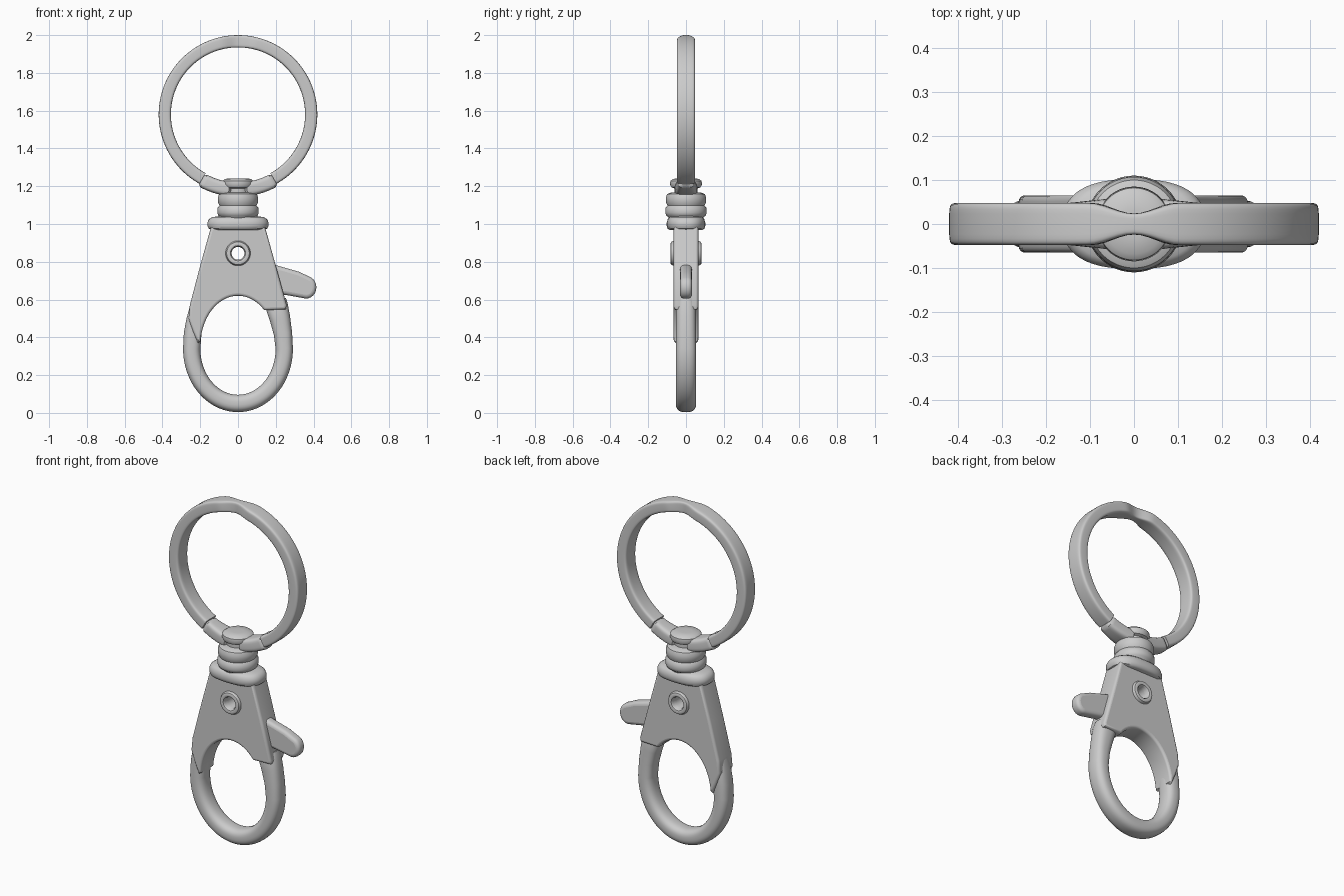
import bpy, bmesh, math
from mathutils import Vector

if "Cube" in bpy.data.objects:
    bpy.data.objects.remove(bpy.data.objects["Cube"])

metal = bpy.data.materials.new("light_grey_metal")
metal.diffuse_color = (0.6, 0.6, 0.6, 1)
metal.use_nodes = True
metal.node_tree.nodes["Principled BSDF"].inputs["Base Color"].default_value = metal.diffuse_color


def finish(ob, angle=40):
    ob.data.materials.clear()
    ob.data.materials.append(metal)
    bpy.ops.object.select_all(action='DESELECT')
    ob.select_set(True)
    bpy.context.view_layer.objects.active = ob
    bpy.ops.object.shade_smooth_by_angle(angle=math.radians(angle))
    return ob


def skin(name, rings, closed=False, angle=40):
    """Join a list of equal-length point loops into a solid."""
    bm = bmesh.new()
    vs = [[bm.verts.new(p) for p in r] for r in rings]
    n, m = len(rings), len(rings[0])
    for i in range(n if closed else n - 1):
        a, b = vs[i], vs[(i + 1) % n]
        for j in range(m):
            k = (j + 1) % m
            bm.faces.new((a[j], a[k], b[k], b[j]))
    if not closed:
        bm.faces.new(vs[0])
        bm.faces.new(vs[-1])
    bmesh.ops.recalc_face_normals(bm, faces=bm.faces)
    me = bpy.data.meshes.new(name)
    bm.to_mesh(me)
    bm.free()
    ob = bpy.data.objects.new(name, me)
    bpy.context.collection.objects.link(ob)
    return finish(ob, angle)


def sup(t, e):
    """Point on a unit superellipse."""
    c, s = math.cos(t), math.sin(t)
    return (math.copysign(abs(c) ** (2 / e), c), math.copysign(abs(s) ** (2 / e), s))


def sweep(name, path, e, seg=28):
    """Sweep a rounded section along (x, z, half width, half depth) points."""
    rings = []
    for i, (x, z, w, d) in enumerate(path):
        a, b = path[max(i - 1, 0)], path[min(i + 1, len(path) - 1)]
        t = Vector((b[0] - a[0], b[1] - a[1])).normalized()
        ring = []
        for j in range(seg):
            u, v = sup(2 * math.pi * (j + .5) / seg, e)
            ring.append((x - t.y * u * w, v * d, z + t.x * u * w))
        rings.append(ring)
    return skin(name, rings)


def lathe(name, prof, sx=1, sy=1, e=2, seg=48, closed=False):
    rings = []
    for r, z in prof:
        pts = [sup(2 * math.pi * j / seg, e) for j in range(seg)]
        rings.append([(p[0] * r * sx, p[1] * r * sy, z) for p in pts])
    return skin(name, rings, closed)


def plate(name, outlines, half, bevel):
    """Bevelled plate in the xz plane; later outlines are holes."""
    cu = bpy.data.curves.new(name, 'CURVE')
    cu.dimensions, cu.fill_mode = '2D', 'BOTH'
    cu.extrude, cu.bevel_depth = half - bevel, bevel
    cu.offset, cu.bevel_resolution = -bevel, 3
    for pts in outlines:
        s = cu.splines.new('POLY')
        s.points.add(len(pts) - 1)
        for p, q in zip(s.points, pts):
            p.co = (q[0], q[1], 0, 1)
        s.use_cyclic_u = True
    ob = bpy.data.objects.new(name, cu)
    bpy.context.collection.objects.link(ob)
    ob.rotation_euler.x = math.pi / 2
    bpy.ops.object.select_all(action='DESELECT')
    ob.select_set(True)
    bpy.context.view_layer.objects.active = ob
    bpy.ops.object.convert(target='MESH')
    return finish(bpy.context.view_layer.objects.active, 35)


def circle(r, cx, cz, n=32):
    return [(cx + r * math.cos(2 * math.pi * i / n), cz + r * math.sin(2 * math.pi * i / n))
            for i in range(n)]


# key ring: open at the bottom, pinched in depth at the top
RC, RR = 1.58, 0.3875
path = []
for i in range(121):
    a = math.radians(-61 + 302 * i / 120)
    x, z = RR * math.cos(a), RC + RR * math.sin(a)
    d = 0.048
    if z > RC and abs(x) < 0.1:
        d -= 0.012 * (1 + math.cos(math.pi * x / 0.1))
    path.append((x, z, 0.0325, d))
sweep("key_ring", path, 6)

# swivel arms joining the ring ends to the collar
for side, name in ((1, "swivel_arm_right"), (-1, "swivel_arm_left")):
    arm = []
    for i in range(13):
        f = i / 12
        a = math.radians(-90 + side * (5 + 25 * f))
        k = 0.7 if i in (0, 12) else 1
        arm.append((RR * math.cos(a), RC - 0.01 + RR * math.sin(a),
                    0.038 * k, (0.06 - 0.018 * f) * k))
    sweep(name, arm, 4)

# swivel post with collar and knob
lathe("swivel_post", [(.08, 1.0), (.092, 1.035), (.105, 1.045), (.11, 1.06), (.108, 1.085),
                      (.098, 1.098), (.105, 1.112), (.107, 1.14), (.1, 1.158), (.085, 1.165),
                      (.06, 1.168), (.06, 1.188), (.076, 1.194), (.085, 1.21), (.082, 1.228),
                      (.068, 1.239), (.03, 1.242)])

# flange on top of the body
lathe("body_flange", [(.84, .968), (.95, .975), (1, .99), (1, 1.008), (.95, 1.025),
                      (.85, 1.036), (.6, 1.042)], .162, .102, 2.5)

# clip body with arched cut-out and rivet hole
arch = [(.2 * math.cos(math.radians(t)), .35 + .27 * math.sin(math.radians(t)))
        for t in range(46, 178, 4)]
outline = [(-.143, .985), (.143, .985), (.2, .78), (.258, .57), (.252, .548)] + arch + \
          [(-.212, .37), (-.238, .43), (-.262, .5), (-.255, .57), (-.2, .78)]
plate("clip_body", [outline[::-1], circle(.034, 0, .845)], .065, .014)

# rivet rims, front and back, as one sleeve
rim = [(.034, -.07), (.04, -.08), (.05, -.083), (.06, -.079), (.066, -.066),
       (.066, .066), (.06, .079), (.05, .083), (.04, .08), (.034, .07)]
sleeve = lathe("rivet_sleeve", rim, closed=True)
sleeve.rotation_euler.x = math.pi / 2
sleeve.location.z = .845

# thumb lever
tip = [(.36 + .055 * math.cos(math.radians(t)), .665 + .06 * math.sin(math.radians(t)))
       for t in range(-90, 61, 15)]
plate("thumb_lever", [[(.15, .63), (.25, .625)] + tip + [(.32, .748), (.2, .782), (.15, .79)]],
      .031, .02)

# hook loop including the gate end on the right
loop = [(.2, .6, .055, .045), (.205, .565, .06, .053), (.222, .5, .055, .053),
        (.238, .42, .049, .053)]
for i in range(49):
    a = -math.pi * i / 48
    loop.append((.245 * math.cos(a), .34 + .29 * math.sin(a), .046, .054))
loop += [(-.24, .42, .047, .054), (-.23, .49, .044, .053), (-.215, .56, .04, .045)]
sweep("hook_loop", loop, 2.6)
